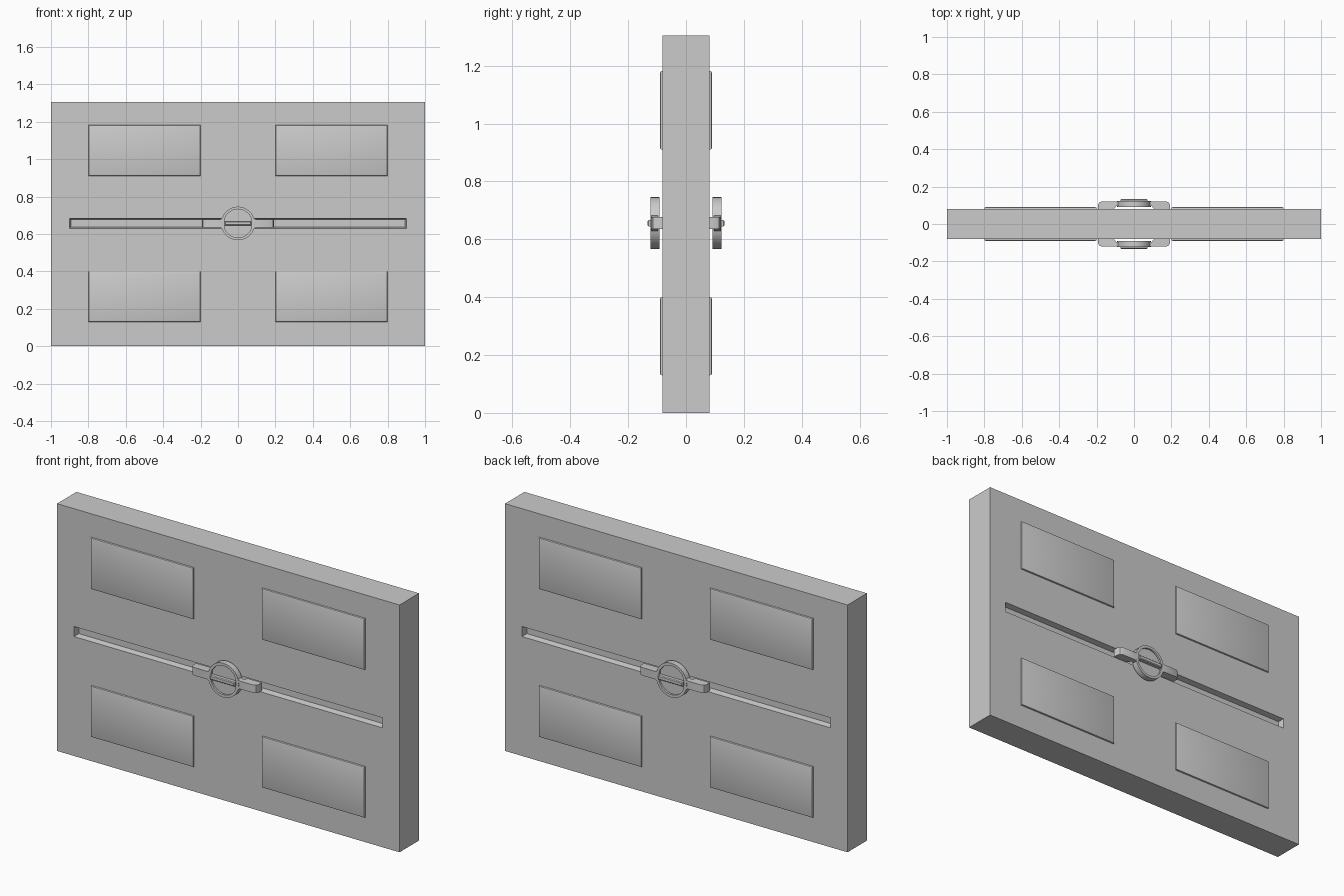
import bpy, bmesh, math
from mathutils import Vector, Matrix

if "Cube" in bpy.data.objects:
    bpy.data.objects.remove(bpy.data.objects["Cube"])

grey = bpy.data.materials.new("plain grey")
grey.diffuse_color = (0.6, 0.6, 0.6, 1)
grey.use_nodes = True
grey.node_tree.nodes["Principled BSDF"].inputs["Base Color"].default_value = grey.diffuse_color
H, T, CZ = 1.305, 0.081, 0.656   # door height, half thickness, handle height


def finish(name, bm, mirror_x=False, mirror_y=False):
    bmesh.ops.recalc_face_normals(bm, faces=bm.faces[:])
    me = bpy.data.meshes.new(name)
    bm.to_mesh(me)
    bm.free()
    ob = bpy.data.objects.new(name, me)
    bpy.context.collection.objects.link(ob)
    me.materials.append(grey)
    if mirror_x or mirror_y:
        m = ob.modifiers.new("mirror", 'MIRROR')
        m.use_axis = (mirror_x, mirror_y, False)
        m.use_mirror_merge = False
    bpy.ops.object.select_all(action='DESELECT')
    ob.select_set(True)
    bpy.context.view_layer.objects.active = ob
    bpy.ops.object.shade_smooth_by_angle(angle=math.radians(30))
    return ob


def box(lo, hi):
    bm = bmesh.new()
    lo, hi = Vector(lo), Vector(hi)
    bmesh.ops.create_cube(bm, size=1, matrix=Matrix.Translation((lo + hi) / 2) @ Matrix.Diagonal((*(hi - lo), 1)))
    return bm


# door leaf with a sunken slot on both faces, mirrored to make the pair
bm = box((0, -T, 0), (1, T, H))
SLOT = (0.63, 0.683)
for co, no in (((0.9, 0, 0), (1, 0, 0)), ((0, 0, SLOT[0]), (0, 0, 1)), ((0, 0, SLOT[1]), (0, 0, 1))):
    bmesh.ops.bisect_plane(bm, geom=bm.verts[:] + bm.edges[:] + bm.faces[:], plane_co=co, plane_no=no)
slots = []
for f in bm.faces:
    c = f.calc_center_median()
    if abs(f.normal.y) > 0.9 and c.x < 0.9 and SLOT[0] < c.z < SLOT[1]:
        slots.append(f)
for f in slots:
    inward = -math.copysign(0.03, f.calc_center_median().y)
    new = bmesh.ops.extrude_discrete_faces(bm, faces=[f])["faces"][0]
    for v in new.verts:
        v.co.y += inward
        v.co.z += 0.006 if v.co.z < CZ else -0.006
        if v.co.x > 0.5:
            v.co.x -= 0.006
# open the hidden meeting side of the leaf
inner = [f for f in bm.faces if all(abs(v.co.x) < 1e-5 for v in f.verts)]
bmesh.ops.delete(bm, geom=inner, context='FACES')
finish("door_leaves", bm, mirror_x=True)

# raised panels with softened outer edges
for name, z0, z1 in (("lower_panels", 0.13, 0.40), ("upper_panels", 0.91, 1.182)):
    bm = box((0.2, T - 0.005, z0), (0.8, T + 0.009, z1))
    rim = [e for e in bm.edges if all(v.co.y > T for v in e.verts)]
    bmesh.ops.bevel(bm, geom=rim, offset=0.007, segments=2, profile=0.5, affect='EDGES')
    finish(name, bm, True, True)

# handle arms: stepped profile seen from above, flaring toward the ring
profile = [(0.07, 0.096), (0.095, 0.096), (0.112, 0.075), (0.192, 0.075),
           (0.192, 0.102), (0.186, 0.114), (0.172, 0.121), (0.095, 0.121), (0.07, 0.121)]
bm = bmesh.new()
rings = []
for s in (-1, 1):
    rings.append([bm.verts.new((x, y, CZ + s * (0.036 if x < 0.09 else 0.021))) for x, y in profile])
    bm.faces.new(rings[-1])
n = len(profile)
for i in range(n):
    j = (i + 1) % n
    bm.faces.new((rings[0][i], rings[0][j], rings[1][j], rings[1][i]))
finish("handle_arms", bm, True, True)

# round handle dial: lathed disc with raised rim
bm = bmesh.new()
lathe = [(0, 0.112), (0.076, 0.112), (0.076, 0.122), (0.09, 0.122), (0.09, 0.091), (0, 0.091)]
vs = [bm.verts.new((r, y, CZ)) for r, y in lathe]
es = [bm.edges.new((a, b)) for a, b in zip(vs, vs[1:])]
bmesh.ops.spin(bm, geom=vs + es, cent=(0, 0, CZ), axis=(0, 1, 0), angle=math.tau, steps=32)
bmesh.ops.remove_doubles(bm, verts=bm.verts[:], dist=1e-4)
finish("handle_dial", bm, mirror_y=True)

# grip bar across the dial
bm = box((-0.072, 0.108, CZ - 0.011), (0.072, 0.133, CZ + 0.011))
rim = [e for e in bm.edges if all(v.co.y > 0.12 for v in e.verts)]
bmesh.ops.bevel(bm, geom=rim, offset=0.004, segments=1, affect='EDGES')
finish("grip_bar", bm, mirror_y=True)
